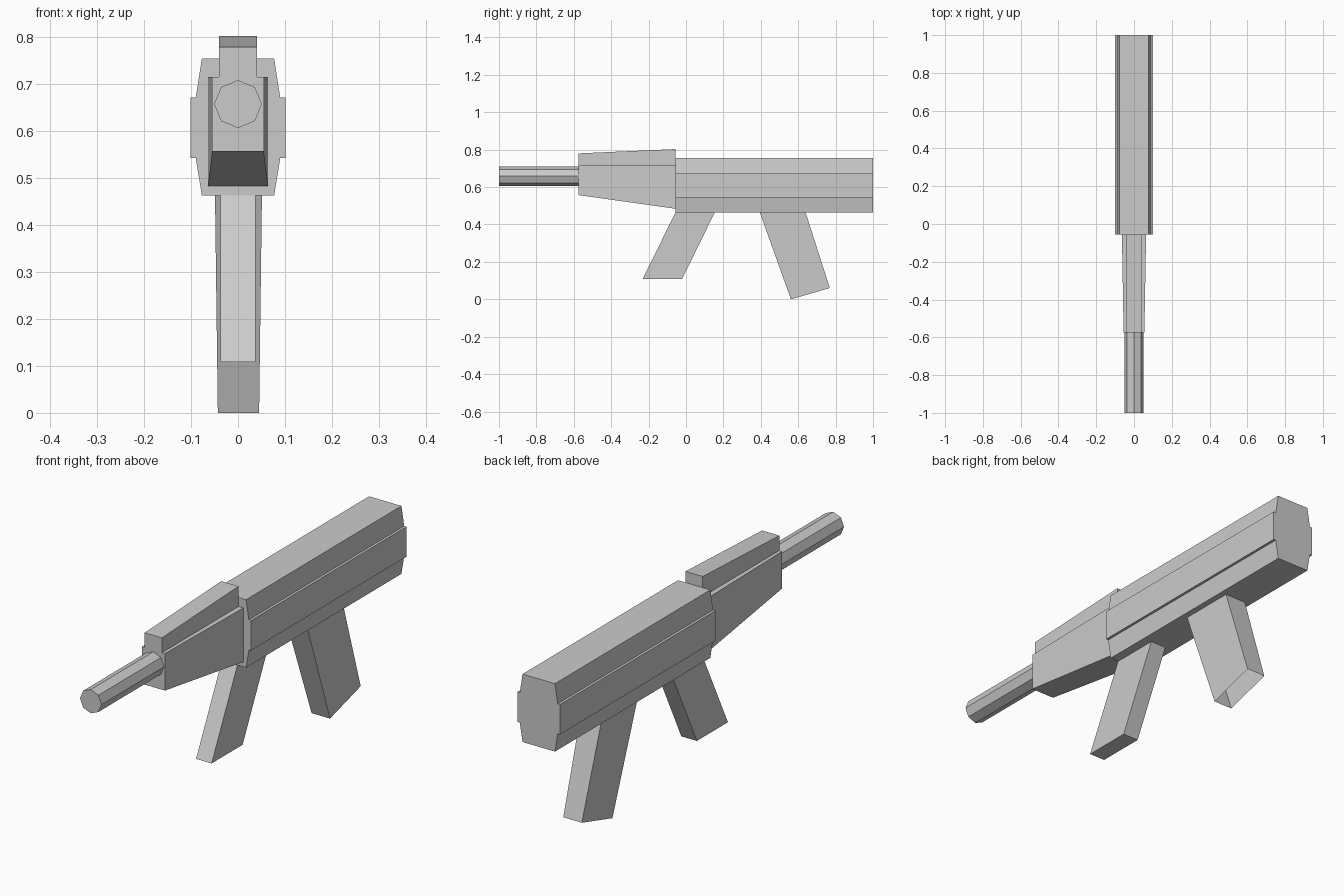
import bpy
import bmesh
from math import sin, cos, tau

default = bpy.data.objects.get("Cube")
if default:
    bpy.data.objects.remove(default, do_unlink=True)

GREY = (0.6, 0.6, 0.6, 1.0)
grey = bpy.data.materials.new("plain grey")
grey.use_nodes = True
grey.diffuse_color = GREY
grey.node_tree.nodes["Principled BSDF"].inputs["Base Color"].default_value = GREY


def loft(name, start, end, cap_start=True, cap_end=True):
    """Flat-faced solid between two matching rings of points."""
    bm = bmesh.new()
    a = [bm.verts.new(p) for p in start]
    b = [bm.verts.new(p) for p in end]
    n = len(a)
    for i in range(n):
        j = (i + 1) % n
        bm.faces.new((a[i], a[j], b[j], b[i]))
    if cap_start:
        bm.faces.new(a[::-1])
    if cap_end:
        bm.faces.new(b)
    bmesh.ops.recalc_face_normals(bm, faces=bm.faces)
    mesh = bpy.data.meshes.new(name)
    bm.to_mesh(mesh)
    bm.free()
    mesh.materials.append(grey)
    obj = bpy.data.objects.new(name, mesh)
    bpy.context.collection.objects.link(obj)
    return obj


def mirrored(half, y):
    """Closed ring at depth y from the +x half of a section."""
    right = [(x, y, z) for x, z in half]
    return right + [(-x, y, z) for x, z in reversed(half)]


def strip(y0, z0, y1, z1, left, right):
    """Four-cornered ring running from (y0, z0) to (y1, z1)."""
    return [(left, y0, z0), (right, y0, z0), (right, y1, z1), (left, y1, z1)]


# Receiver with a raised rail along each side
receiver = [(0.077, 0.463), (0.09, 0.543), (0.101, 0.543),
            (0.101, 0.672), (0.09, 0.672), (0.077, 0.755)]
loft("receiver", mirrored(receiver, -0.055), mirrored(receiver, 1.0))

# Handguard tapering forward, with a narrower rib on top
guard_front = [(0.055, 0.557), (0.055, 0.716), (0.041, 0.716), (0.041, 0.78)]
guard_rear = [(0.064, 0.484), (0.064, 0.716), (0.041, 0.716), (0.041, 0.803)]
loft("handguard", mirrored(guard_front, -0.575), mirrored(guard_rear, -0.055))


# Eight-sided barrel
def octagon(y):
    return [(0.051 * cos(tau * i / 8), y, 0.658 + 0.051 * sin(tau * i / 8))
            for i in range(8)]


loft("barrel", octagon(-1.0), octagon(-0.575))

# Magazine raked forward
loft("magazine", strip(-0.057, 0.463, 0.153, 0.463, -0.037, 0.037),
     strip(-0.232, 0.108, -0.021, 0.108, -0.037, 0.037))

# Grip raked back, open at the bottom
loft("grip", strip(0.395, 0.463, 0.64, 0.463, -0.049, 0.051),
     strip(0.561, 0.0, 0.769, 0.06, -0.043, 0.045), cap_end=False)
